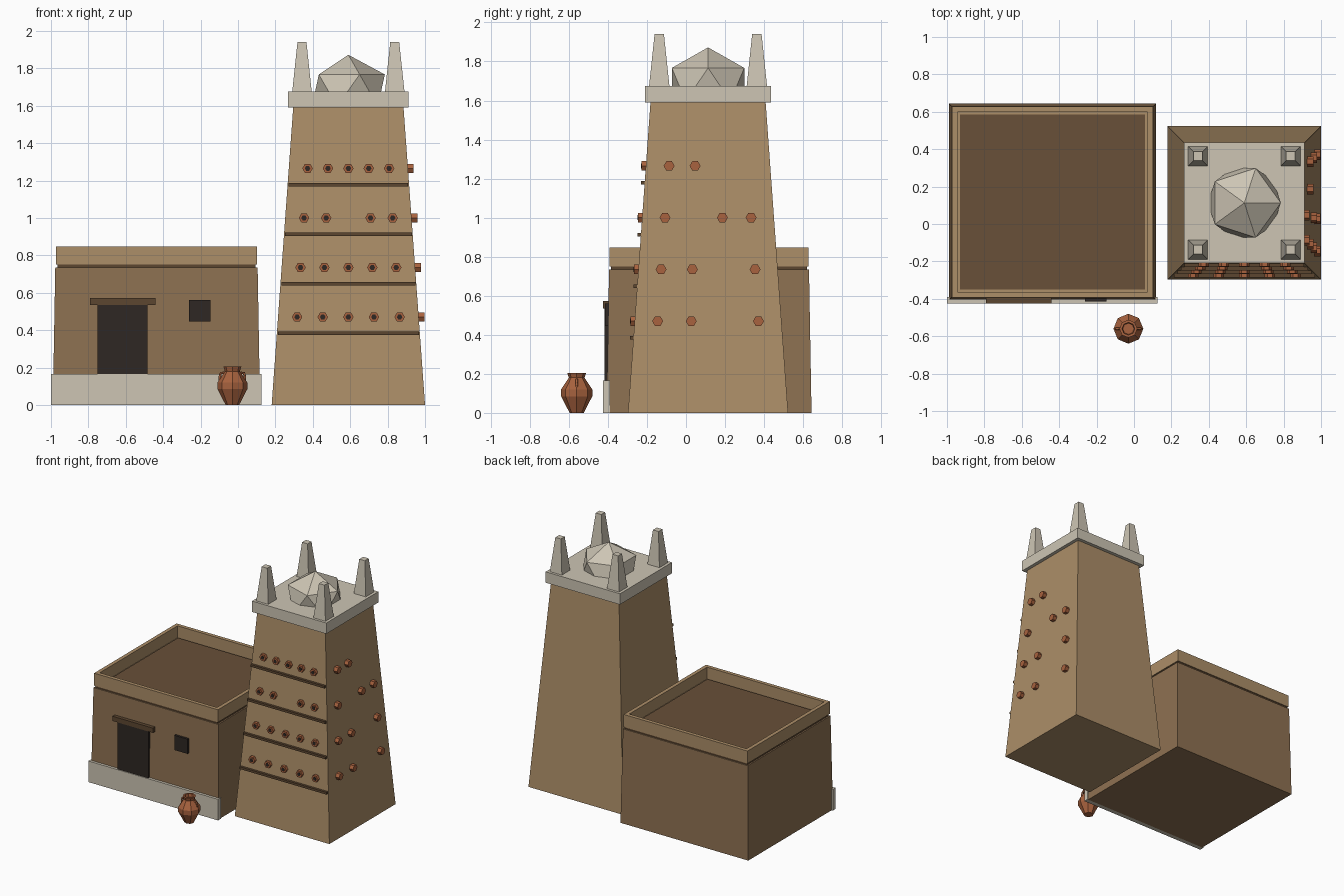
import bpy, bmesh
from math import pi
from mathutils import Matrix, Vector

if "Cube" in bpy.data.objects:
    bpy.data.objects.remove(bpy.data.objects["Cube"])


def material(name, rgb):
    m = bpy.data.materials.new(name)
    lin = [(c / 255 / 12.92 if c < 11 else ((c / 255 + 0.055) / 1.055) ** 2.4) for c in rgb]
    m.diffuse_color = (*lin, 1)
    m.use_nodes = True
    m.node_tree.nodes["Principled BSDF"].inputs["Base Color"].default_value = m.diffuse_color
    return m


MUD = material("mud", (142, 113, 82))
SAND = material("sand", (172, 142, 104))
STONE = material("pale_stone", (205, 197, 180))
WOOD = material("dark_wood", (92, 70, 48))
ROOF = material("roof_earth", (104, 80, 56))
DARK = material("opening", (46, 39, 35))
CLAY = material("terracotta", (168, 98, 62))


def finish(name, bm, mat):
    bmesh.ops.recalc_face_normals(bm, faces=bm.faces)
    me = bpy.data.meshes.new(name)
    bm.to_mesh(me)
    bm.free()
    me.materials.append(mat)
    ob = bpy.data.objects.new(name, me)
    bpy.context.collection.objects.link(ob)
    return ob


def frustum(name, mat, cx, cy, z0, z1, bottom, top=None):
    """Rectangular block; bottom and top are (half x, half y)."""
    top = top or bottom
    bm = bmesh.new()
    bmesh.ops.create_cube(bm, size=2)
    for v in bm.verts:
        hx, hy = top if v.co.z > 0 else bottom
        v.co = (cx + v.co.x * hx, cy + v.co.y * hy, z1 if v.co.z > 0 else z0)
    return finish(name, bm, mat)


def box(name, mat, x0, x1, y0, y1, z0, z1):
    return frustum(name, mat, (x0 + x1) / 2, (y0 + y1) / 2, z0, z1,
                   ((x1 - x0) / 2, (y1 - y0) / 2))


def hex_peg(name, mat, centre, direction, radius, length):
    """Six-sided peg with corners pointing sideways."""
    d = Vector(direction)
    side = Vector((0, 0, 1)).cross(d)
    rot = Matrix((side, (0, 0, 1), d)).transposed().to_4x4()
    bm = bmesh.new()
    bmesh.ops.create_cone(bm, cap_ends=True, segments=6, radius1=radius, radius2=radius,
                          depth=length, matrix=Matrix.Rotation(pi / 2, 4, 'Z'))
    # put a corner on the local x axis
    v = max(bm.verts, key=lambda p: p.co.x)
    if abs(v.co.y) > radius * 0.1:
        bmesh.ops.rotate(bm, verts=bm.verts, cent=(0, 0, 0), matrix=Matrix.Rotation(pi / 6, 3, 'Z'))
    bm.transform(Matrix.Translation(centre) @ rot)
    return finish(name, bm, mat)


# House
HX, HY = -0.436, 0.118
frustum("house_walls", MUD, HX, HY, 0, 0.735, (0.554, 0.525), (0.541, 0.512))
frustum("house_band", WOOD, HX, HY, 0.735, 0.75, (0.53, 0.503))
parapet = bmesh.new()
bmesh.ops.create_cube(parapet, size=2)
for v in parapet.verts:
    v.co = (HX + v.co.x * 0.537, HY + v.co.y * 0.51, 0.848 if v.co.z > 0 else 0.75)
lid = max(parapet.faces, key=lambda f: f.calc_center_median().z)
bmesh.ops.inset_region(parapet, faces=[lid], thickness=0.041)
hole = bmesh.ops.extrude_face_region(parapet, geom=[lid])
for v in hole["geom"]:
    if isinstance(v, bmesh.types.BMVert):
        v.co.z = 0.755
if lid.is_valid:
    bmesh.ops.delete(parapet, geom=[lid], context='FACES_ONLY')
finish("house_parapet", parapet, SAND)
frustum("house_roof", ROOF, HX, HY, 0.752, 0.762, (0.4955, 0.4685))

box("front_plinth", STONE, -1.0, 0.125, -0.425, -0.39, 0, 0.165)
box("door", DARK, -0.75, -0.485, -0.418, -0.38, 0.16, 0.535)
box("door_lintel", WOOD, -0.79, -0.44, -0.425, -0.38, 0.535, 0.572)
box("window", DARK, -0.262, -0.147, -0.415, -0.38, 0.445, 0.56)

# Tower
TX, TY = 0.59, 0.113


def tower_half(z):
    return 0.41 - 0.115 * z / 1.59


frustum("tower_body", SAND, TX, TY, 0, 1.59, (0.41, 0.41), (0.295, 0.295))
frustum("tower_cap", STONE, TX, TY, 1.59, 1.675, (0.322, 0.322))
for sx in (-1, 1):
    for sy in (-1, 1):
        frustum("corner_pinnacle", STONE, TX + sx * 0.248, TY + sy * 0.25, 1.675, 1.94,
                (0.052, 0.052), (0.024, 0.024))
dome = bmesh.new()
bmesh.ops.create_icosphere(dome, subdivisions=1, radius=1)
dome.transform(Matrix.Translation((TX, TY, 1.682)) @ Matrix.Diagonal((0.218, 0.218, 0.19, 1)))
finish("dome", dome, STONE)

# Ledges on the front face
for z in (1.178, 0.912, 0.648, 0.384):
    h, y = tower_half(z), TY - tower_half(z)
    box("front_ledge", WOOD, TX - h + 0.005, TX + h - 0.005, y - 0.018, y + 0.02, z - 0.009, z + 0.009)

# Rows of pegs: height, front spacing, side spacing, missing front slot, missing side slots
ROWS = [(1.265, 0.109, 0.133, None, (0.5, 1.5)),
        (1.0, 0.1185, 0.147, 0, (-0.5,)),
        (0.735, 0.128, 0.1605, None, (0.5,)),
        (0.47, 0.137, 0.172, None, (0.5,))]
for z, front, side, gap, side_gaps in ROWS:
    h = tower_half(z)
    for k in range(-2, 3):
        if k != gap:
            x, y = TX + k * front, TY - h
            hex_peg("front_peg", CLAY, (x, y, z), (0, -1, 0), 0.028, 0.044)
            hex_peg("front_peg_hole", DARK, (x, y - 0.004, z), (0, -1, 0), 0.015, 0.04)
    for k in (-1.5, -0.5, 0.5, 1.5):
        if k not in side_gaps:
            hex_peg("side_peg", CLAY, (TX + h + 0.005, TY + k * side, z), (1, 0, 0), 0.028, 0.052)

# Water jar: eight-sided turned profile
PX, PY = -0.03, -0.56
PROFILE = [(0.036, 0), (0.08, 0.085), (0.08, 0.12), (0.04, 0.18), (0.048, 0.205), (0.034, 0.205), (0.03, 0.18)]
jar = bmesh.new()
rings = []
for r, z in PROFILE:
    rings.append([jar.verts.new(Matrix.Rotation(i * pi / 4, 3, 'Z') @ Vector((r, 0, z))) for i in range(8)])
for a, b in zip(rings, rings[1:]):
    for i in range(8):
        j = (i + 1) % 8
        jar.faces.new((a[i], a[j], b[j], b[i]))
jar.faces.new(rings[0])
jar.faces.new(rings[-1])
jar.transform(Matrix.Translation((PX, PY, 0)))
finish("jar", jar, CLAY)

# Jar handles
for s in (-1, 1):
    cu = bpy.data.curves.new("jar_handle", 'CURVE')
    cu.dimensions = '3D'
    cu.bevel_depth = 0.007
    cu.bevel_resolution = 0
    cu.use_fill_caps = True
    sp = cu.splines.new('POLY')
    pts = [(0.042, 0.172), (0.062, 0.17), (0.067, 0.15), (0.066, 0.125)]
    sp.points.add(len(pts) - 1)
    for p, (x, z) in zip(sp.points, pts):
        p.co = (PX + s * x, PY, z, 1)
    cu.materials.append(CLAY)
    bpy.context.collection.objects.link(bpy.data.objects.new("jar_handle", cu))
